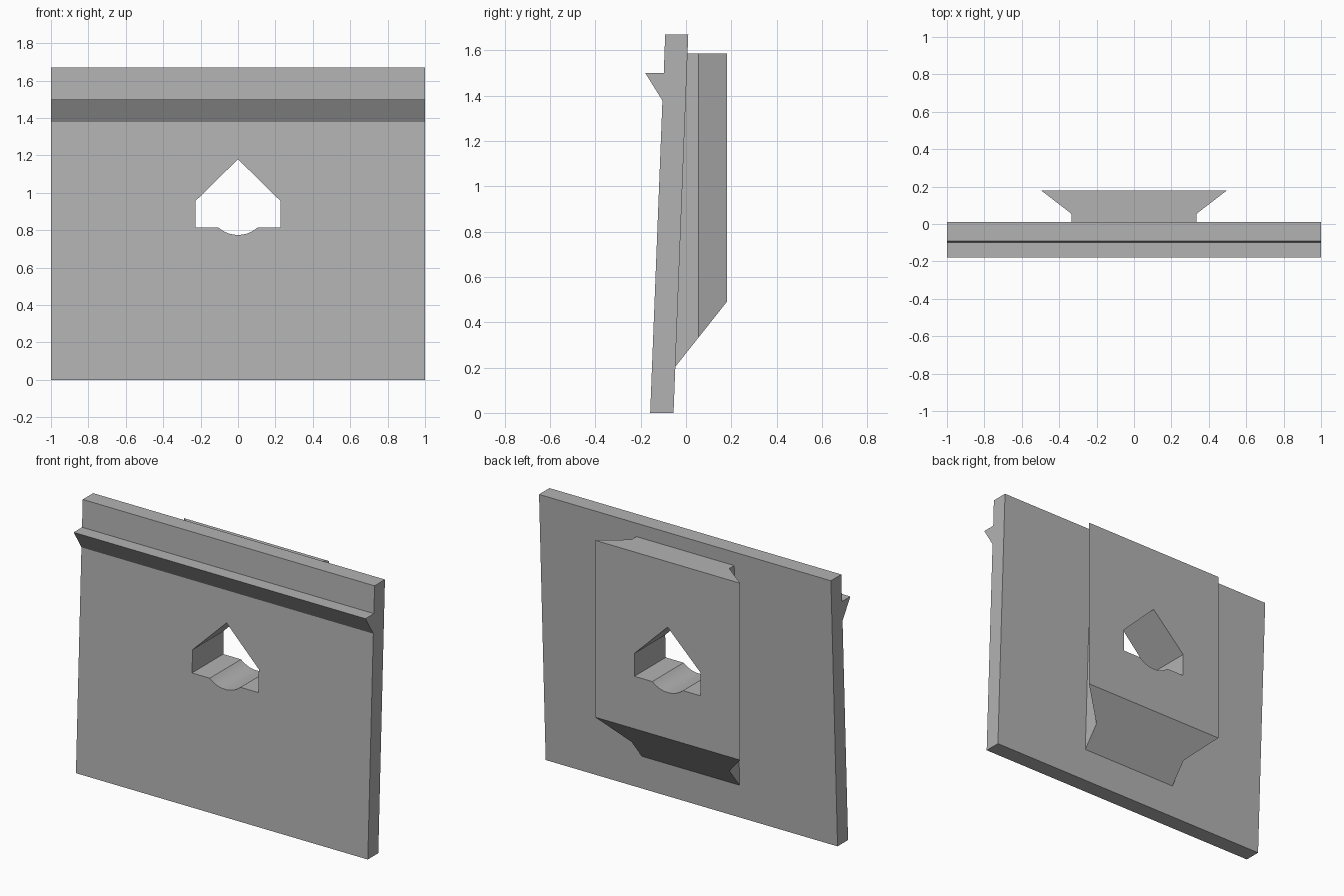
import bpy
import math

cube = bpy.data.objects.get("Cube")
if cube:
    bpy.data.objects.remove(cube, do_unlink=True)

grey = bpy.data.materials.new("plain grey")
grey.use_nodes = True
colour = (0.45, 0.45, 0.45, 1)
grey.diffuse_color = colour
grey.node_tree.nodes["Principled BSDF"].inputs["Base Color"].default_value = colour


def prism(name, start, end):
    """Solid between two matching outlines of 3D points."""
    n = len(start)
    faces = [list(range(n))[::-1], list(range(n, 2 * n))]
    faces += [[i, (i + 1) % n, n + (i + 1) % n, n + i] for i in range(n)]
    mesh = bpy.data.meshes.new(name)
    mesh.from_pydata(start + end, [], faces)
    mesh.materials.append(grey)
    obj = bpy.data.objects.new(name, mesh)
    bpy.context.collection.objects.link(obj)
    # Make the normals point outwards
    bpy.context.view_layer.objects.active = obj
    obj.select_set(True)
    bpy.ops.object.mode_set(mode='EDIT')
    bpy.ops.mesh.select_all(action='SELECT')
    bpy.ops.mesh.normals_make_consistent(inside=False)
    bpy.ops.object.mode_set(mode='OBJECT')
    obj.select_set(False)
    return obj


def boolean(target, tool, operation):
    mod = target.modifiers.new(operation.title(), 'BOOLEAN')
    mod.operation = operation
    mod.solver = 'EXACT'
    mod.object = tool
    bpy.context.view_layer.objects.active = target
    bpy.ops.object.modifier_apply(modifier=mod.name)
    bpy.data.objects.remove(tool, do_unlink=True)


# Leaning plate with a pointed ledge along its front
profile = [(-0.158, 0), (-0.055, 0), (0.01, 1.67), (-0.092, 1.67),
           (-0.098, 1.5), (-0.18, 1.5), (-0.104, 1.378)]
plate = prism("mounting_plate", [(-1, y, z) for y, z in profile],
              [(1, y, z) for y, z in profile])

# Dovetail block on the back, with a sloping underside
half = [(0.335, -0.08), (0.335, 0.055), (0.497, 0.18)]
plan = half + [(-x, y) for x, y in reversed(half)]
dovetail = prism("dovetail_block",
                 [(x, y, 0.2 + 1.26 * (y + 0.05)) for x, y in plan],
                 [(x, y, 1.585) for x, y in plan])
boolean(plate, dovetail, 'UNION')

# House-shaped hole with a rounded dip in its floor
radius, centre_z = 0.158, 0.933
spread = math.asin(0.105 / radius)
steps = 16
dip = [(radius * math.sin(a), centre_z - radius * math.cos(a))
       for a in (spread * (1 - 2 * i / steps) for i in range(steps + 1))]
outline = [(-0.227, 0.815), (-0.227, 0.957), (0, 1.18),
           (0.227, 0.957), (0.227, 0.815)] + dip
hole = prism("hole_cutter", [(x, -0.5, z) for x, z in outline],
             [(x, 0.5, z) for x, z in outline])
hole.hide_render = True
boolean(plate, hole, 'DIFFERENCE')

plate.select_set(True)
bpy.context.view_layer.objects.active = plate
bpy.ops.object.shade_smooth_by_angle(angle=math.radians(25))
